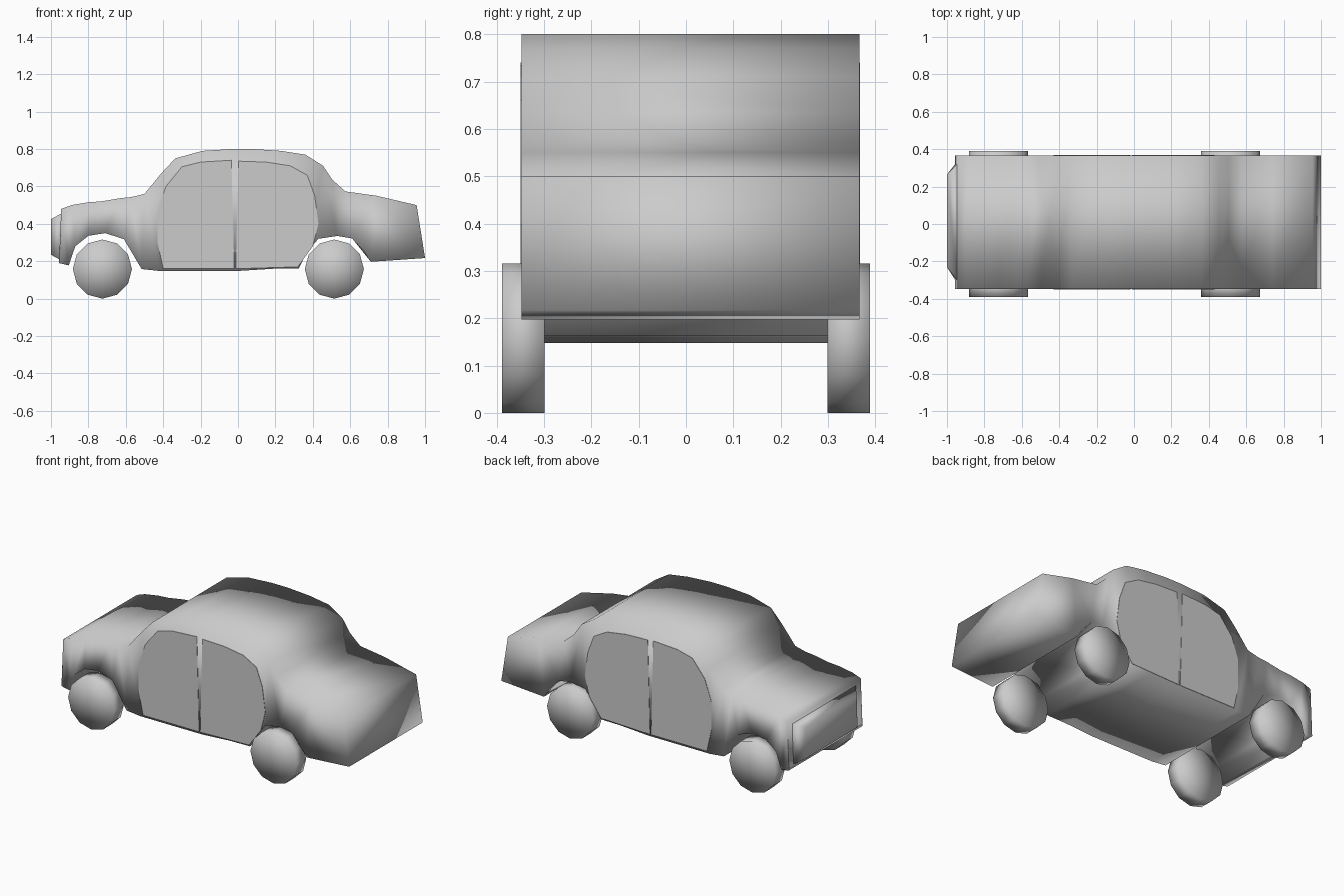
import bpy, bmesh, math
from mathutils import Matrix

if "Cube" in bpy.data.objects:
    bpy.data.objects.remove(bpy.data.objects["Cube"])

Y0, Y1 = -0.348, 0.366   # body side planes


def make_object(name, bm, smooth):
    bmesh.ops.recalc_face_normals(bm, faces=bm.faces[:])
    for f in bm.faces:
        f.smooth = smooth
    me = bpy.data.meshes.new(name)
    bm.to_mesh(me)
    bm.free()
    ob = bpy.data.objects.new(name, me)
    bpy.context.collection.objects.link(ob)
    return ob


def extrude_profile(name, pts, y0, y1, smooth):
    """Extrude an (x, z) outline across the car from y0 to y1."""
    bm = bmesh.new()
    a = [bm.verts.new((x, y0, z)) for x, z in pts]
    b = [bm.verts.new((x, y1, z)) for x, z in pts]
    n = len(pts)
    for i in range(n):
        j = (i + 1) % n
        bm.faces.new((a[i], a[j], b[j], b[i]))
    caps = [bm.faces.new(a), bm.faces.new(b[::-1])]
    bmesh.ops.triangulate(bm, faces=caps, ngon_method='BEAUTY')
    return make_object(name, bm, smooth)


# Body shell: hood, cabin, trunk, underside with wheel arches
body = [(-0.945, 0.48), (-0.89, 0.50), (-0.80, 0.515), (-0.73, 0.52),
        (-0.63, 0.537), (-0.57, 0.543), (-0.50, 0.56), (-0.41, 0.67),
        (-0.335, 0.75), (-0.19, 0.79), (-0.03, 0.80), (0.08, 0.80),
        (0.23, 0.79), (0.36, 0.77), (0.455, 0.71), (0.505, 0.635),
        (0.575, 0.573), (0.74, 0.55), (0.955, 0.50), (1.0, 0.217),
        (0.71, 0.197), (0.67, 0.26), (0.61, 0.322), (0.53, 0.335),
        (0.43, 0.32), (0.37, 0.25), (0.325, 0.162), (0.19, 0.16),
        (0.0, 0.148), (-0.42, 0.148), (-0.515, 0.158), (-0.61, 0.318),
        (-0.71, 0.35), (-0.80, 0.336), (-0.87, 0.28), (-0.905, 0.178),
        (-0.957, 0.19), (-0.955, 0.21)]
extrude_profile("body", body, Y0, Y1, True)

# Flat door and window panels on both sides
front_door = [(-0.43, 0.47), (-0.385, 0.60), (-0.30, 0.705), (-0.20, 0.73),
              (-0.035, 0.74), (-0.02, 0.16), (-0.40, 0.16), (-0.43, 0.30)]
rear_door = [(0.003, 0.735), (0.15, 0.73), (0.28, 0.71), (0.37, 0.66),
             (0.41, 0.55), (0.43, 0.40), (0.40, 0.28), (0.32, 0.17),
             (-0.012, 0.16)]
for label, outline in (("front_door", front_door), ("rear_door", rear_door)):
    extrude_profile(label + "_right", outline, Y0 - 0.002, Y0 + 0.01, False)
    extrude_profile(label + "_left", outline, Y1 - 0.01, Y1 + 0.002, False)

# Grille: tapered block on the nose
bm = bmesh.new()
rear = [(-0.945, -0.30, 0.455), (-0.945, 0.32, 0.455),
        (-0.956, 0.32, 0.21), (-0.956, -0.30, 0.21)]
nose = [(-1.0, -0.23, 0.425), (-1.0, 0.265, 0.425),
        (-1.0, 0.265, 0.235), (-1.0, -0.23, 0.235)]
ra = [bm.verts.new(p) for p in rear]
na = [bm.verts.new(p) for p in nose]
for i in range(4):
    j = (i + 1) % 4
    bm.faces.new((ra[i], ra[j], na[j], na[i]))
bm.faces.new(na)
bm.faces.new(ra[::-1])
make_object("grille", bm, True)

# Wheels: twelve-sided, fully smooth
R = 0.158
for end, x in (("front", -0.725), ("rear", 0.515)):
    for side, s in (("right", -1), ("left", 1)):
        bm = bmesh.new()
        bmesh.ops.create_cone(bm, cap_ends=True, cap_tris=True, segments=12,
                              radius1=R, radius2=R, depth=0.09)
        bm.transform(Matrix.Translation((x, s * 0.344, R))
                     @ Matrix.Rotation(math.pi / 2, 4, 'X'))
        make_object(f"{end}_{side}_wheel", bm, True)
